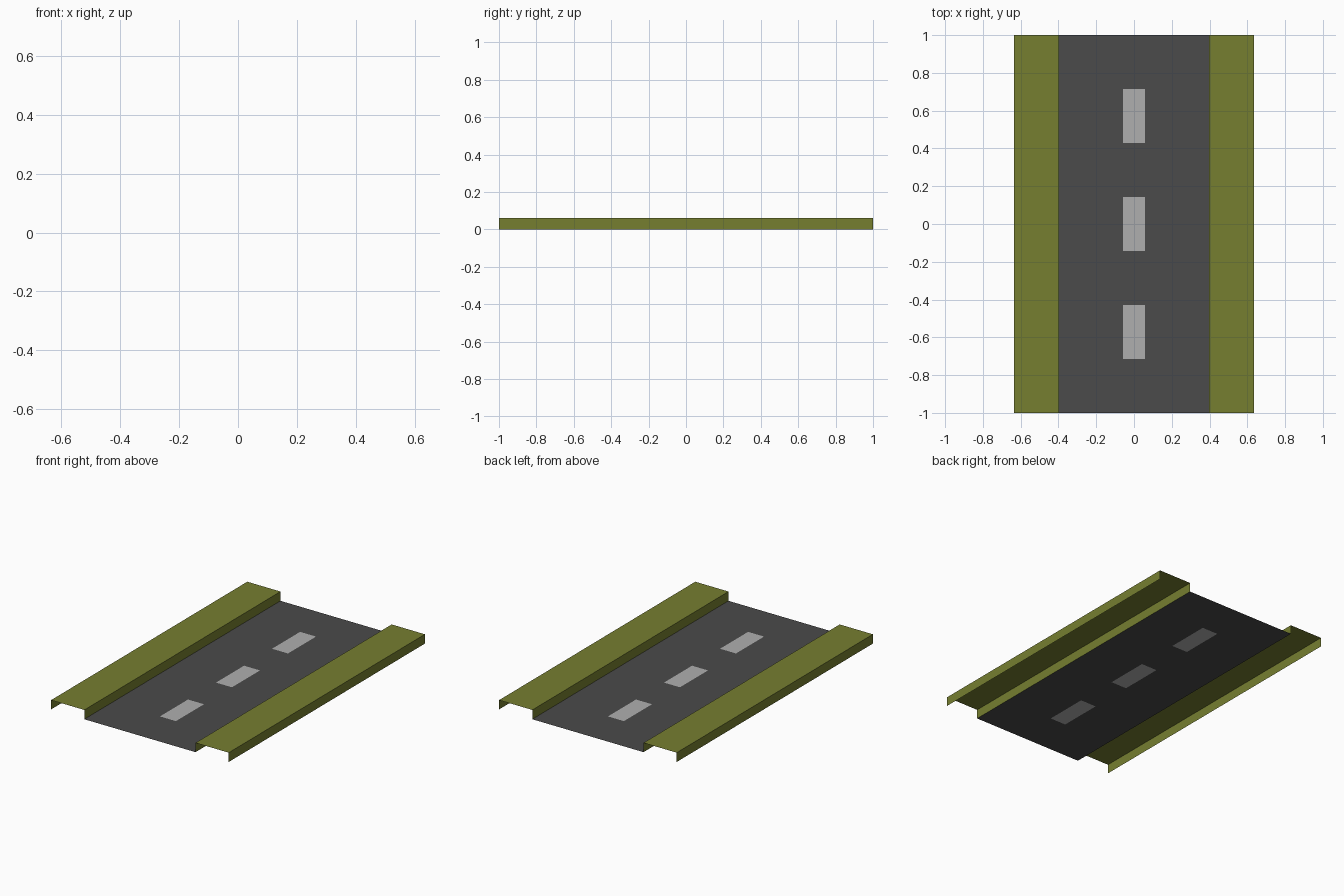
import bpy, bmesh

if "Cube" in bpy.data.objects:
    bpy.data.objects.remove(bpy.data.objects["Cube"])

ROAD_X, OUTER_X, KERB_Z = 0.397, 0.634, 0.06
MARK_X = 0.057


def material(name, rgb):
    mat = bpy.data.materials.new(name)
    mat.diffuse_color = (*rgb, 1)
    mat.use_nodes = True
    mat.node_tree.nodes["Principled BSDF"].inputs["Base Color"].default_value = mat.diffuse_color
    return mat


def add_object(name, bm, mat):
    bmesh.ops.remove_doubles(bm, verts=bm.verts, dist=1e-5)
    mesh = bpy.data.meshes.new(name)
    bm.to_mesh(mesh)
    bm.free()
    mesh.materials.append(mat)
    obj = bpy.data.objects.new(name, mesh)
    bpy.context.collection.objects.link(obj)
    return obj


def quad(bm, x0, x1, y0, y1):
    bm.faces.new([bm.verts.new(p) for p in
                  ((x0, y0, 0), (x1, y0, 0), (x1, y1, 0), (x0, y1, 0))])


asphalt = material("asphalt", (0.07, 0.07, 0.07))
paint = material("paint", (0.43, 0.43, 0.43))
grass = material("grass", (0.18, 0.21, 0.03))

# Road sheet, split into seven rows with openings for the dashes
xs = (-ROAD_X, -MARK_X, MARK_X, ROAD_X)
ys = [-1 + 2 * i / 7 for i in range(8)]
road = bmesh.new()
for row in range(7):
    for col in range(3):
        box = (xs[col], xs[col + 1], ys[row], ys[row + 1])
        if col == 1 and row % 2 == 1:
            # Lane dash, flush with the road
            dash = bmesh.new()
            quad(dash, *box)
            add_object(f"lane_dash_{row // 2 + 1}", dash, paint)
        else:
            quad(road, *box)
add_object("road_surface", road, asphalt)

# Raised verge: open profile swept along the road, mirrored to both sides
verge = bmesh.new()
profile = ((ROAD_X, 0), (ROAD_X, KERB_Z), (OUTER_X, KERB_Z), (OUTER_X, 0))
for (xa, za), (xb, zb) in zip(profile, profile[1:]):
    verge.faces.new([verge.verts.new(p) for p in
                     ((xa, -1, za), (xb, -1, zb), (xb, 1, zb), (xa, 1, za))])
verges = add_object("grass_verges", verge, grass)
verges.modifiers.new("both_sides", 'MIRROR').use_axis[0] = True
